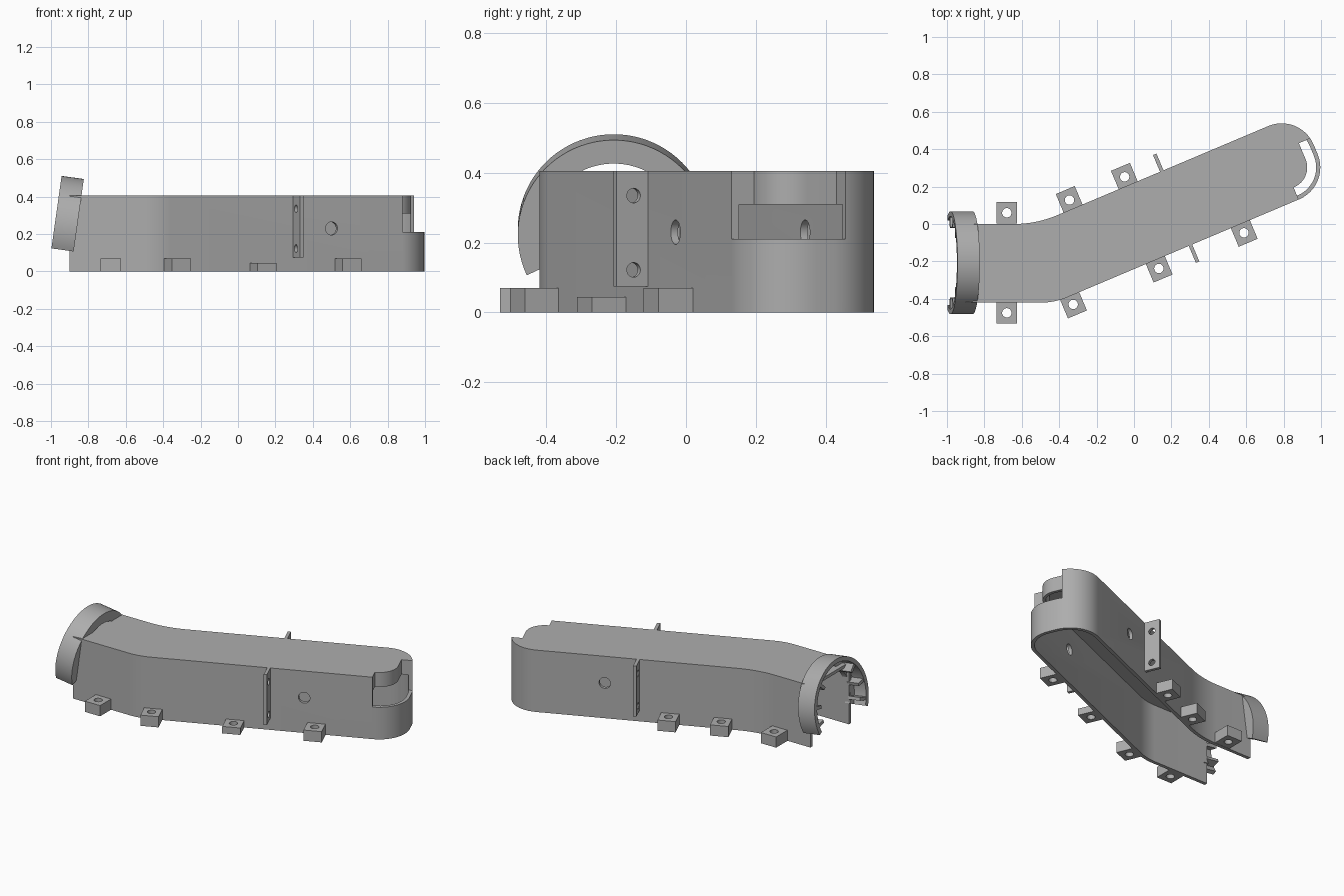
import bpy, bmesh, math
from mathutils import Matrix, Vector

if "Cube" in bpy.data.objects:
    bpy.data.objects.remove(bpy.data.objects["Cube"])

grey = bpy.data.materials.new("plain_grey")
grey.use_nodes = True
grey.diffuse_color = (0.42, 0.42, 0.42, 1)
grey.node_tree.nodes["Principled BSDF"].inputs["Base Color"].default_value = grey.diffuse_color

BEND = math.radians(22.9)
CA, SA = math.cos(BEND), math.sin(BEND)
TOP = 0.405
ARM = Matrix.Rotation(BEND, 4, 'Z')      # frame running along the angled arm
parts = []


def fillet(corners, steps=12):
    """Round each (x, y, radius) corner of a path; radius 0 stays sharp."""
    out, n = [], len(corners)
    for i, (x, y, r) in enumerate(corners):
        p = Vector((x, y))
        if r == 0:
            out.append(p)
            continue
        a = (Vector(corners[i - 1][:2]) - p).normalized()
        b = (Vector(corners[(i + 1) % n][:2]) - p).normalized()
        half = a.angle(b) / 2
        centre = p + (a + b).normalized() * (r / math.sin(half))
        t0 = p + a * (r / math.tan(half)) - centre
        t1 = p + b * (r / math.tan(half)) - centre
        sweep = t1.angle_signed(t0)
        for k in range(steps + 1):
            out.append(centre + Matrix.Rotation(sweep * k / steps, 2) @ t0)
    return out


def prism(name, pts, z0, z1, matrix=Matrix()):
    """Extrude a flat outline from z0 to z1 and place it."""
    bm = bmesh.new()
    face = bm.faces.new([bm.verts.new((p[0], p[1], z0)) for p in pts])
    res = bmesh.ops.extrude_face_region(bm, geom=[face])
    moved = [v for v in res["geom"] if isinstance(v, bmesh.types.BMVert)]
    bmesh.ops.translate(bm, vec=(0, 0, z1 - z0), verts=moved)
    bmesh.ops.transform(bm, matrix=matrix, verts=bm.verts)
    bmesh.ops.recalc_face_normals(bm, faces=bm.faces)
    mesh = bpy.data.meshes.new(name)
    bm.to_mesh(mesh)
    bm.free()
    mesh.materials.append(grey)
    ob = bpy.data.objects.new(name, mesh)
    bpy.context.collection.objects.link(ob)
    parts.append(ob)
    return ob


def cut(ob, *cutters):
    """Subtract the cutters, then remove them."""
    for c in cutters:
        mod = ob.modifiers.new("cut", 'BOOLEAN')
        mod.operation, mod.solver, mod.object = 'DIFFERENCE', 'EXACT', c
    bpy.context.view_layer.update()
    dg = bpy.context.evaluated_depsgraph_get()
    mesh = bpy.data.meshes.new_from_object(ob.evaluated_get(dg))
    ob.modifiers.clear()
    ob.data = mesh
    for c in cutters:
        parts.remove(c)
        bpy.data.objects.remove(c)


def rect(x0, x1, y0, y1):
    return [(x0, y0), (x1, y0), (x1, y1), (x0, y1)]


def circle(r, n=32):
    return [(r * math.cos(math.tau * k / n), r * math.sin(math.tau * k / n)) for k in range(n)]


def outline(d, x0):
    """Bent body outline, inset by d, starting at x0."""
    def bend(y, t):
        return (y * CA - t) / SA, y

    def arm(s, t):
        return s * CA - t * SA, s * SA + t * CA
    lo, hi = -0.222 + d, 0.203 - d
    return fillet([(x0, -0.42 + d, 0),
                   (*bend(-0.42 + d, lo), 0.35 - d),
                   (*arm(1.05 - d, lo), 0.185 - d),
                   (*arm(1.05 - d, hi), 0.185 - d),
                   (*bend(-d, hi), 0.6 + d),
                   (x0, -d, 0)])


# Hollow body, open underneath and at the ring end, with an end notch
body = prism("body_shell", outline(0, -0.9), 0, TOP)
cavity = prism("cavity_cutter", outline(0.022, -1.2), -0.1, TOP - 0.02)
notch = prism("notch_cutter", fillet([
    (0.862, -0.4, 0), (1.2, -0.4, 0), (1.2, 0.055, 0),
    (0.98, 0.055, 0), (0.98, -0.152, 0.115), (0.862, -0.152, 0)]), 0.21, 0.6, ARM)
side_hole = prism("hole_cutter", circle(0.035), -0.5, 0.5,
                  ARM @ Matrix.Translation((0.449, 0, 0.23)) @ Matrix.Rotation(math.pi / 2, 4, 'X'))
cut(body, cavity, notch, side_hole)

# Skirt hanging from the lid around the notch
skirt = fillet([(1.035, 0.055, 0), (0.98, 0.055, 0), (0.98, -0.152, 0.115),
                (0.862, -0.152, 0), (0.862, -0.21, 0),
                (0.842, -0.21, 0), (0.842, -0.132, 0), (0.96, -0.132, 0.095),
                (0.96, 0.075, 0), (1.035, 0.075, 0)])
prism("notch_skirt", skirt, 0.31, TOP - 0.001, ARM)

# Mounting tabs along the foot: x, y, height, angled or straight
tabs = [(-0.68, -0.475, 0.07, 0), (-0.68, 0.06, 0.07, 0),
        (-0.325, -0.43, 0.07, 1), (0.133, -0.238, 0.045, 1), (0.588, -0.047, 0.07, 1),
        (-0.345, 0.128, 0.07, 1), (-0.05, 0.252, 0.07, 1)]
for x, y, h, angled in tabs:
    place = Matrix.Translation((x, y, 0)) @ (ARM if angled else Matrix())
    tab = prism("mounting_tab", rect(-0.055, 0.055, -0.058, 0.058), 0, h, place)
    cut(tab, prism("tab_hole_cutter", circle(0.025), -0.1, 0.2, place))

# Upright side fins with two holes each
for s, t0, t1 in [(0.234, -0.32, -0.215), (0.247, 0.196, 0.3)]:
    fin = prism("side_fin", rect(s - 0.01, s + 0.01, t0, t1), 0.075, TOP, ARM)
    mid = -0.266 if t0 < 0 else 0.25
    cut(fin, *[prism("fin_hole_cutter", circle(0.021), -0.1, 0.1,
                     ARM @ Matrix.Translation((s, mid, z)) @ Matrix.Rotation(math.pi / 2, 4, 'Y'))
               for z in (0.122, 0.335)])

# Tilted open ring: local x -> world y, local y -> up, local z -> world x
axes = Matrix(((0, 0, 1, 0), (1, 0, 0, 0), (0, 1, 0, 0), (0, 0, 0, 1)))
RING = Matrix.Translation((-0.922, -0.207, 0.23)) @ Matrix.Rotation(math.radians(8), 4, 'Y') @ axes


def arc_band(name, r0, r1, z0, z1, a0=-25, a1=205, n=56):
    angles = [math.radians(a0 + (a1 - a0) * k / n) for k in range(n + 1)]
    pts = [(r1 * math.cos(a), r1 * math.sin(a)) for a in angles]
    pts += [(r0 * math.cos(a), r0 * math.sin(a)) for a in reversed(angles)]
    prism(name, pts, z0, z1, RING)


arc_band("ring_band", 0.248, 0.275, -0.06, 0.06)
arc_band("ring_flange", 0.207, 0.25, 0.025, 0.06)

# Small prongs inside the ring
for deg in (-15, 12, 45, 135, 168, 195):
    prism("ring_prong", rect(0.195, 0.255, -0.01, 0.01), -0.055, 0.03,
          RING @ Matrix.Rotation(math.radians(deg), 4, 'Z'))

# Smooth curved walls, keep edges crisp
bpy.ops.object.select_all(action='DESELECT')
for ob in parts:
    ob.select_set(True)
bpy.context.view_layer.objects.active = body
bpy.ops.object.shade_smooth_by_angle(angle=math.radians(30))
